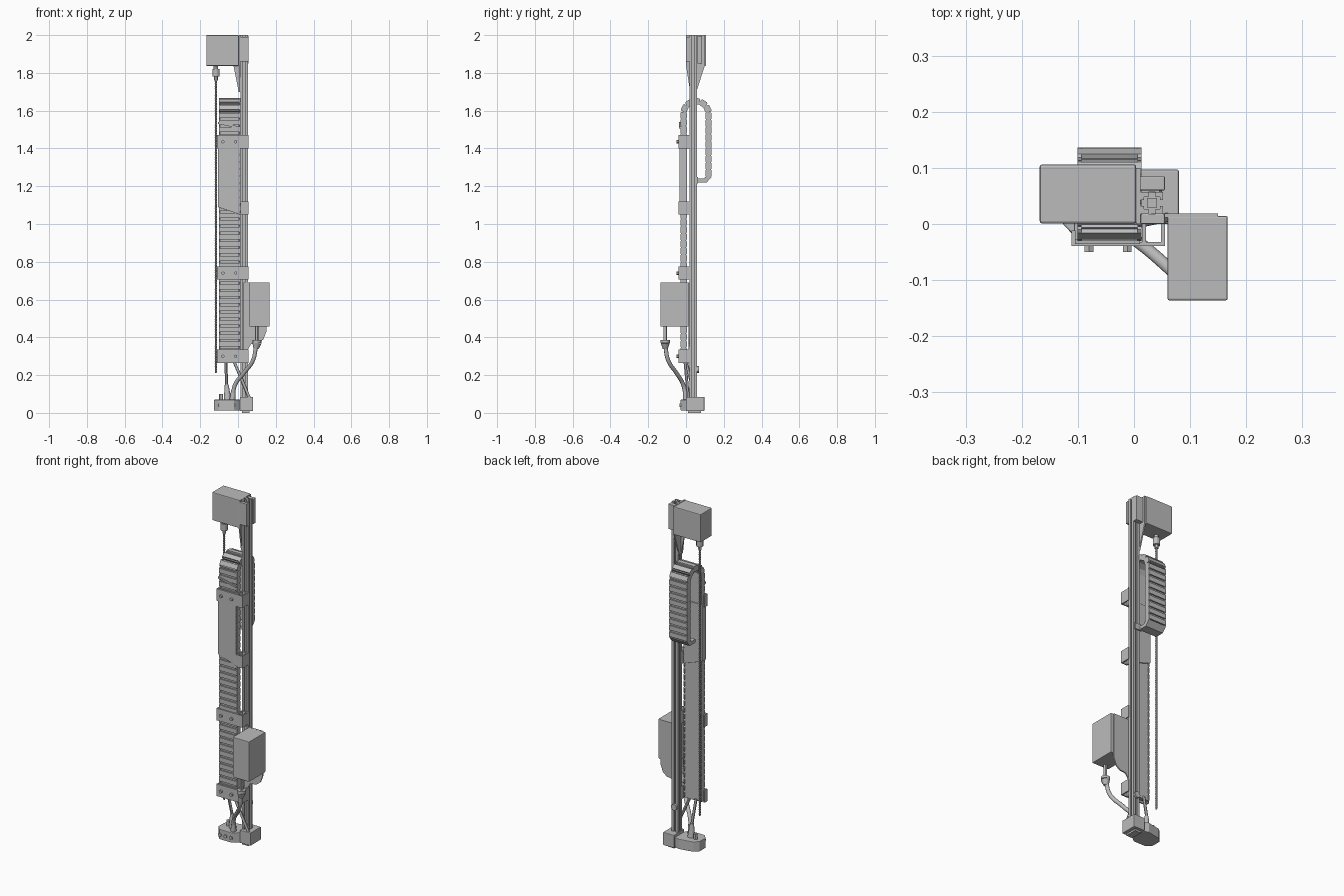
import bpy, bmesh, math
from mathutils import Vector, Matrix

if "Cube" in bpy.data.objects:
    bpy.data.objects.remove(bpy.data.objects["Cube"])

GREY = (0.5, 0.5, 0.5, 1)
mat = bpy.data.materials.new("plain grey")
mat.use_nodes = True
mat.diffuse_color = GREY
mat.node_tree.nodes["Principled BSDF"].inputs["Base Color"].default_value = GREY


def finish(name, bm, bevel=0, smooth=False):
    bmesh.ops.recalc_face_normals(bm, faces=bm.faces)
    me = bpy.data.meshes.new(name)
    bm.to_mesh(me)
    bm.free()
    me.materials.append(mat)
    ob = bpy.data.objects.new(name, me)
    bpy.context.collection.objects.link(ob)
    if bevel:
        mod = ob.modifiers.new("bevel", "BEVEL")
        mod.width, mod.segments = bevel, 2
    if smooth:
        bpy.ops.object.select_all(action="DESELECT")
        ob.select_set(True)
        bpy.context.view_layer.objects.active = ob
        bpy.ops.object.shade_smooth_by_angle()
    return ob


def add_box(bm, x, y, z, m=Matrix()):
    c = Vector(((x[0] + x[1]) / 2, (y[0] + y[1]) / 2, (z[0] + z[1]) / 2))
    s = Matrix.Diagonal((x[1] - x[0], y[1] - y[0], z[1] - z[0], 1))
    bmesh.ops.create_cube(bm, size=1, matrix=m @ Matrix.Translation(c) @ s)


def box(name, x, y, z, bevel=0):
    bm = bmesh.new()
    add_box(bm, x, y, z)
    return finish(name, bm, bevel)


def add_prism(bm, pts, axis, a, b):
    # profile in the plane normal to axis, extruded from a to b
    def put(p, h):
        v = list(p)
        v.insert("xyz".index(axis), h)
        return v
    f = bm.faces.new([bm.verts.new(put(p, a)) for p in pts])
    new = bmesh.ops.extrude_face_region(bm, geom=[f])["geom"]
    d = Vector(put((0, 0), b - a))
    bmesh.ops.translate(bm, vec=d, verts=[v for v in new if isinstance(v, bmesh.types.BMVert)])


def prism(name, pts, axis, a, b, bevel=0):
    bm = bmesh.new()
    add_prism(bm, pts, axis, a, b)
    return finish(name, bm, bevel)


def add_rod(bm, p, q, r1, r2=None, sides=12):
    p, q = Vector(p), Vector(q)
    d = q - p
    m = Matrix.Translation((p + q) / 2) @ d.to_track_quat("Z", "Y").to_matrix().to_4x4()
    bmesh.ops.create_cone(bm, cap_ends=True, segments=sides, radius1=r1,
                          radius2=r1 if r2 is None else r2, depth=d.length, matrix=m)


def rods(name, parts):
    bm = bmesh.new()
    for p in parts:
        add_rod(bm, *p)
    return finish(name, bm, smooth=True)


def hose(name, pts, r):
    cu = bpy.data.curves.new(name, "CURVE")
    cu.dimensions, cu.bevel_depth, cu.bevel_resolution = "3D", r, 3
    cu.use_fill_caps = True
    sp = cu.splines.new("BEZIER")
    sp.bezier_points.add(len(pts) - 1)
    for bp, p in zip(sp.bezier_points, pts):
        bp.co = p
        bp.handle_left_type = bp.handle_right_type = "AUTO"
    cu.materials.append(mat)
    ob = bpy.data.objects.new(name, cu)
    bpy.context.collection.objects.link(ob)


# Slotted mast rail: outer flanges, web and inner ribs
bm = bmesh.new()
for y in (0.018, 0.048):
    add_box(bm, (0.012, 0.026), (y, y + 0.009), (0.02, 2))
    add_box(bm, (0.038, 0.052), (y, y + 0.009), (0.02, 2))
for x in (0.012, 0.046):
    add_box(bm, (x, x + 0.006), (0.018, 0.032), (0.02, 2))
    add_box(bm, (x, x + 0.006), (0.043, 0.057), (0.02, 2))
add_box(bm, (0.023, 0.041), (0.029, 0.046), (0.02, 2))
finish("mast_rail", bm)

# Upper box with its gusset and rear clamp
box("upper_box", (-0.168, 0.004), (0.001, 0.106), (1.837, 2), 0.004)
prism("upper_mount_plate", [(0, 2), (0.1, 2), (0.1, 1.84), (0.055, 1.7), (0.022, 1.7), (0, 1.84)],
      "x", 0.004, 0.012)
prism("upper_gusset", [(-0.024, 1.84), (0.012, 1.84), (0.012, 1.7), (0.004, 1.7)], "y", 0.034, 0.042)
box("upper_rear_clamp", (0.008, 0.055), (0.06, 0.085), (1.85, 1.995), 0.002)
box("upper_side_clamp", (0.012, 0.055), (0.0, 0.018), (1.86, 1.99), 0.002)

# Hanging rope of twisted beads under a gland
ROPE = (-0.117, 0.04)
rods("rope_gland", [((*ROPE, 1.78), (*ROPE, 1.82), 0.019), ((*ROPE, 1.82), (*ROPE, 1.84), 0.012),
                    ((*ROPE, 1.76), (*ROPE, 1.78), 0.010)])
bm = bmesh.new()
z = 0.21
while z < 1.76:
    add_rod(bm, (*ROPE, z), (*ROPE, z + 0.013), 0.004, 0.0065, 8)
    z += 0.013
finish("hanging_rope", bm)

# Cable chain: links follow an upside-down U path
R, YC, ZT, Z0, Z1 = 0.066, 0.053, 1.583, 0.27, 1.25
FRONT, ARC = ZT - Z0, math.pi * R
TOTAL = FRONT + ARC + ZT - Z1


def chain_frame(s):
    if s < FRONT:
        a, p = 0, Vector((-0.044, YC - R, Z0 + s))
    elif s < FRONT + ARC:
        a = (s - FRONT) / R
        p = Vector((-0.044, YC - R * math.cos(a), ZT + R * math.sin(a)))
    else:
        a, p = math.pi, Vector((-0.044, YC + R, ZT - (s - FRONT - ARC)))
    return Matrix.Translation(p) @ Matrix.Rotation(-a, 4, "X")


bm = bmesh.new()
count = round(TOTAL / 0.038)
pitch = TOTAL / count
h = pitch / 2
for i in range(count):
    m = chain_frame((i + 0.5) * pitch)
    add_box(bm, (-0.05, 0.05), (-0.009, 0.013), (-h, h), m)
    add_box(bm, (-0.052, 0.052), (-0.017, -0.009), (-h * 0.7, h * 0.7), m)
    for side in (-1, 1):
        xs = sorted((side * 0.05, side * 0.057))
        prof = [(-0.017, -h * 0.7), (-0.013, -h), (0.013, -h), (0.017, -h * 0.6),
                (0.017, h * 0.6), (0.013, h), (-0.013, h), (-0.017, h * 0.7)]
        start = len(bm.verts)
        add_prism(bm, prof, "x", *xs)
        bm.verts.ensure_lookup_table()
        bmesh.ops.transform(bm, matrix=m, verts=bm.verts[start:])
finish("cable_chain", bm)
prism("chain_end", [(0.136, 1.25), (0.102, 1.25), (0.095, 1.24), (0.058, 1.24), (0.058, 1.22),
                    (0.11, 1.22)], "x", -0.101, 0.013)
box("chain_end_arm", (0.0, 0.045), (0.057, 0.064), (1.215, 1.25))

# Smooth cover over the front run, with slanted ends
prism("chain_cover", [(-0.107, 1.09), (0.011, 1.05), (0.011, 1.42), (-0.107, 1.42)], "y", -0.034, 0.006, 0.002)
prism("upper_cover_lip", [(-0.105, 1.53), (0.011, 1.505), (0.011, 1.515), (-0.105, 1.54)],
      "y", -0.036, -0.028)

# Brackets tying the chain to the rail
for z, front in ((0.265, True), (0.705, True), (1.05, False), (1.4, True)):
    t = z + 0.07
    bm = bmesh.new()
    if front:
        add_box(bm, (-0.106, 0.055), (-0.039, -0.032), (z, t))
        add_box(bm, (-0.111, -0.104), (-0.039, -0.012), (z, t))
        for x in (-0.08, -0.012):
            add_rod(bm, (x, -0.05, z + 0.035), (x, -0.036, z + 0.035), 0.009, 0.009, 6)
    for x in (0.014, 0.048):
        add_box(bm, (x, x + 0.007), (-0.037, 0.02), (z, t))
    add_box(bm, (0.014, 0.055), (0.011, 0.018), (z, t))
    add_box(bm, (0.014, 0.055), (-0.039, -0.032), (z, t))
    finish("chain_bracket", bm)

# Lower cabinet, its backing plate and glands
box("lower_cabinet", (0.06, 0.167), (-0.136, 0.014), (0.457, 0.69), 0.003)
prism("cabinet_back_plate", [(0.03, 0.69), (0.15, 0.69), (0.15, 0.43), (0.135, 0.39), (0.11, 0.37),
                             (0.07, 0.365), (0.03, 0.3)], "y", 0.012, 0.019)
rods("cabinet_glands", [((0.1, -0.11, 0.38), (0.1, -0.11, 0.46), 0.009),
                        ((0.095, -0.11, 0.34), (0.1, -0.11, 0.37), 0.014, 0.024),
                        ((0.1, -0.11, 0.37), (0.1, -0.11, 0.385), 0.024)])
hose("cabinet_hose", [(0.096, -0.11, 0.36), (0.08, -0.095, 0.28), (0.03, -0.05, 0.21),
                      (-0.015, -0.015, 0.15), (-0.03, 0.0, 0.07)], 0.011)

# Base: clamp on the rail, connector block and cable boots
box("base_clamp", (0.01, 0.08), (0.0, 0.097), (0.01, 0.085), 0.003)
box("base_clamp_foot", (0.02, 0.06), (0.01, 0.08), (0, 0.03))
prism("base_block", [(-0.127, 0.0), (-0.1, -0.028), (-0.02, -0.028), (0.012, 0.0), (0.012, 0.085),
                     (-0.02, 0.095), (-0.1, 0.08), (-0.127, 0.055)], "z", 0.012, 0.07, 0.003)
bm = bmesh.new()
for x in (-0.095, -0.06, -0.025):
    add_rod(bm, (x, -0.034, 0.04), (x, -0.026, 0.04), 0.01)
finish("base_bolts", bm)
rods("cable_boots", [((-0.055, 0.03, 0.065), (-0.06, 0.03, 0.15), 0.021, 0.01),
                     ((-0.06, 0.03, 0.15), (-0.065, 0.0, 0.28), 0.008),
                     ((-0.09, 0.04, 0.065), (-0.09, 0.04, 0.1), 0.011),
                     ((-0.03, 0.0, 0.065), (-0.024, -0.004, 0.12), 0.016, 0.012)])
rods("diagonal_cable", [((0.06, 0.012, 0.08), (-0.02, -0.005, 0.27), 0.008)])
rods("rail_knob", [((0.032, 0.055, 0.23), (0.032, 0.068, 0.23), 0.018)])
